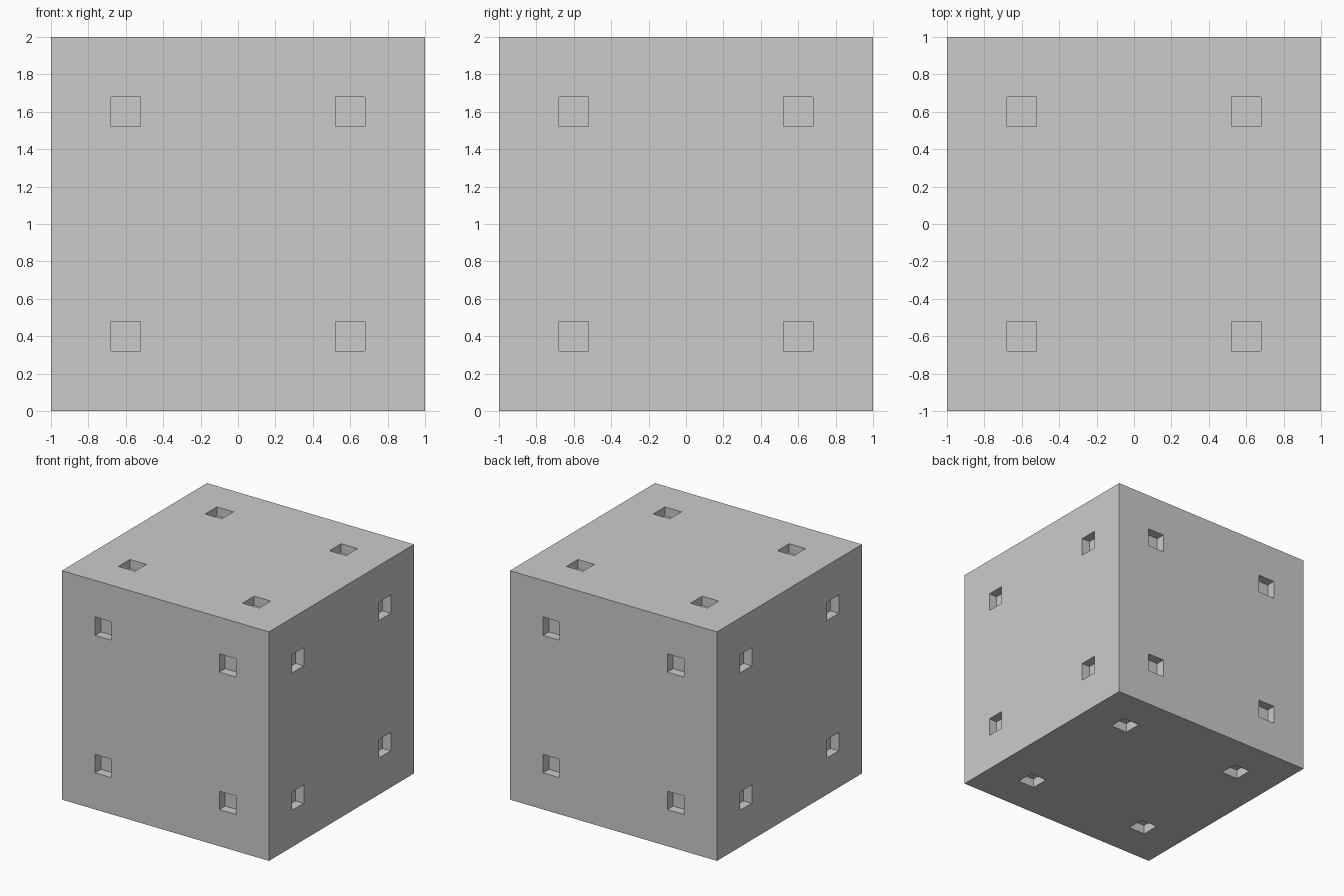
import bpy, bmesh
from mathutils import Vector

if "Cube" in bpy.data.objects:
    bpy.data.objects.remove(bpy.data.objects["Cube"])

HALF, OFFSET, POCKET, DEPTH = 1.0, 0.6, 0.08, 0.08

bm = bmesh.new()
# main block
bmesh.ops.create_cube(bm, size=2 * HALF)

# cut the outlines of the pockets into all sides
for axis in range(3):
    for side in (-1, 1):
        for edge in (-POCKET, POCKET):
            p = Vector((0, 0, 0))
            p[axis] = side * OFFSET + edge
            n = Vector((0, 0, 0))
            n[axis] = 1
            bmesh.ops.bisect_plane(bm, geom=bm.verts[:] + bm.edges[:] + bm.faces[:],
                                   plane_co=p, plane_no=n)

# square pockets: push four faces inward on each side
bm.normal_update()
for f in list(bm.faces):
    c = f.calc_center_median()
    if sum(abs(abs(v) - OFFSET) < 0.01 for v in c) == 2:
        inward = -f.normal * DEPTH
        floor = bmesh.ops.extrude_face_region(bm, geom=[f])["geom"]
        bmesh.ops.translate(bm, vec=inward,
                            verts=[g for g in floor if isinstance(g, bmesh.types.BMVert)])
        if f.is_valid:
            bmesh.ops.delete(bm, geom=[f], context='FACES_ONLY')

# stand on the ground
bmesh.ops.translate(bm, vec=(0, 0, HALF), verts=bm.verts[:])
bmesh.ops.recalc_face_normals(bm, faces=bm.faces[:])

mesh = bpy.data.meshes.new("pocketed_cube")
bm.to_mesh(mesh)
bm.free()
bpy.context.collection.objects.link(bpy.data.objects.new("pocketed_cube", mesh))
